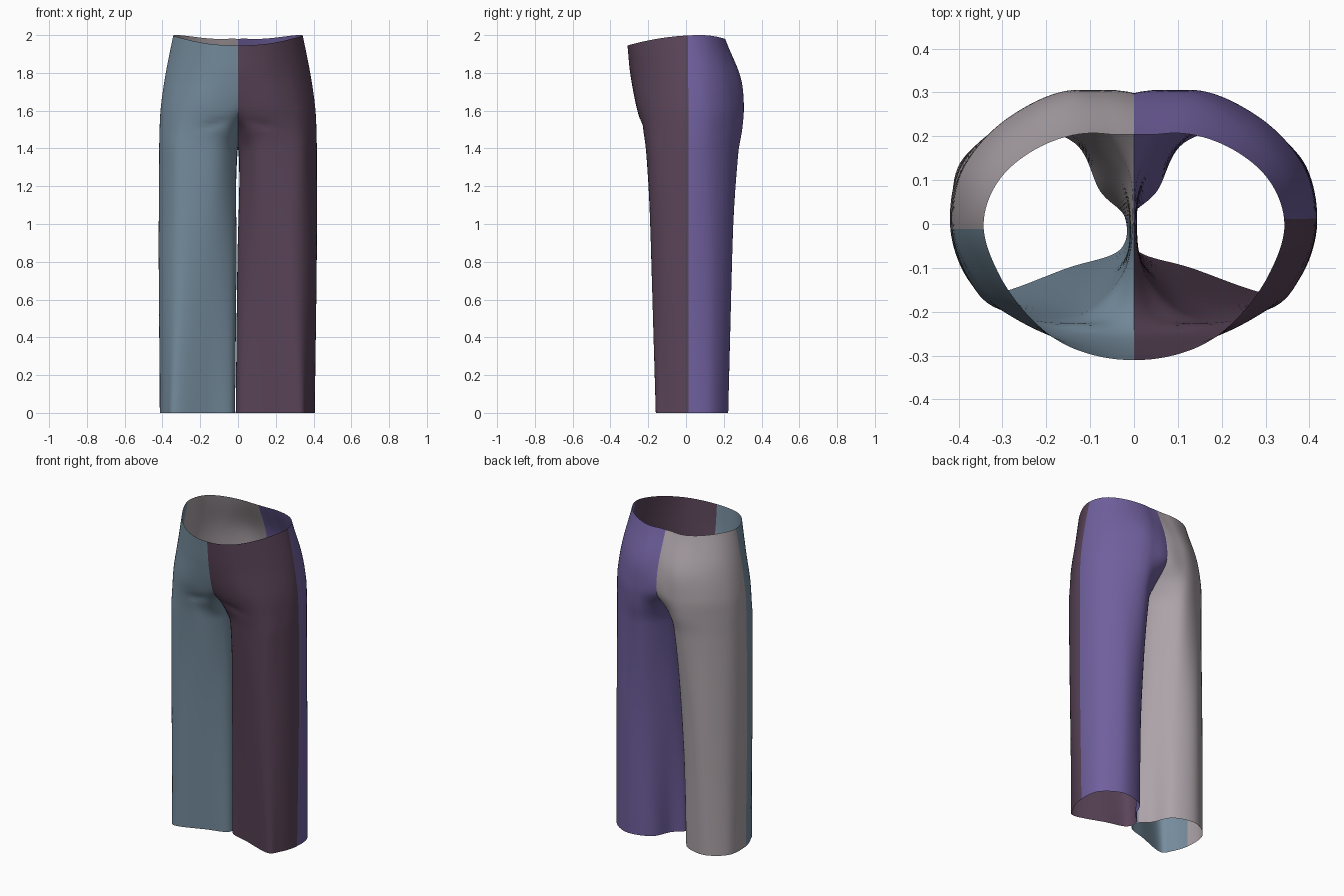
import bpy, bmesh, math

if "Cube" in bpy.data.objects:
    bpy.data.objects.remove(bpy.data.objects["Cube"])

# Cross-sections of one leg (x > 0 side), ten points each: front centre, round the
# outside to the back, then the inner leg. Negative x is trimmed at the centre seam.
SECTIONS = [
    (0.00, [(.02, -.06), (.14, -.10), (.32, -.160), (.372, -.11), (.408, 0),
            (.392, .14), (.27, .222), (.125, .185), (.065, .075), (.007, .015)]),
    (0.80, [(.02, -.08), (.13, -.15), (.29, -.183), (.377, -.125), (.418, 0),
            (.388, .142), (.27, .238), (.14, .22), (.045, .115), (.005, .015)]),
    (1.38, [(.03, -.12), (.13, -.205), (.305, -.195), (.380, -.12), (.417, 0),
            (.39, .13), (.28, .24), (.13, .272), (.02, .14), (.004, 0)]),
    (1.50, [(.03, -.19), (.16, -.228), (.305, -.195), (.380, -.11), (.415, 0),
            (.39, .13), (.28, .245), (.13, .296), (0, .195), (-.03, 0)]),
    (1.62, [(0, -.255), (.17, -.255), (.295, -.20), (.372, -.11), (.408, 0),
            (.385, .13), (.28, .245), (.12, .306), (-.06, .235), (-.08, -.20)]),
    (1.80, [(0, -.293), (.15, -.272), (.265, -.205), (.342, -.11), (.382, 0),
            (.357, .12), (.26, .225), (.10, .288), (-.10, .20), (-.15, -.27)]),
    (2.00, [(0, -.31), (.13, -.287), (.225, -.225), (.305, -.12), (.343, 0),
            (.30, .11), (.19, .187), (.06, .205), (-.10, .145), (-.15, -.28)]),
]
ZS = [s[0] for s in SECTIONS]
ROWS, STEPS = 100, 10


def hermite(a, b, ma, mb, t):
    return ((2*t**3 - 3*t*t + 1)*a + (t**3 - 2*t*t + t)*ma
            + (3*t*t - 2*t**3)*b + (t**3 - t*t)*mb)


def section_at(z):
    """Ten control points at a height, blended smoothly between sections."""
    i = max(k for k in range(len(ZS) - 1) if ZS[k] <= z)
    h = ZS[i+1] - ZS[i]
    t = (z - ZS[i]) / h

    def slope(k, p, c):
        lo, hi = max(k - 1, 0), min(k + 1, len(ZS) - 1)
        return (SECTIONS[hi][1][p][c] - SECTIONS[lo][1][p][c]) / (ZS[hi] - ZS[lo])

    return [tuple(hermite(SECTIONS[i][1][p][c], SECTIONS[i+1][1][p][c],
                          slope(i, p, c)*h, slope(i+1, p, c)*h, t) for c in (0, 1))
            for p in range(10)]


def loop_point(pts, u):
    """Closed smooth curve through the control points."""
    k = math.floor(u)
    a, b, c, d = (pts[(k + n) % 10] for n in (-1, 0, 1, 2))
    return [hermite(b[n], c[n], (c[n]-a[n])/2, (d[n]-b[n])/2, u - k) for n in (0, 1)]


def panel(name, u0, u1, side, mat):
    bm = bmesh.new()
    cols = round((u1 - u0) * STEPS)
    grid = []
    for r in range(ROWS + 1):
        z = 2 * r / ROWS
        pts = section_at(z)
        grid.append([bm.verts.new((*loop_point(pts, u0 + c / STEPS), z))
                     for c in range(cols + 1)])
    for r in range(ROWS):
        for c in range(cols):
            bm.faces.new((grid[r][c], grid[r][c+1], grid[r+1][c+1], grid[r+1][c]))
    # keep the inner legs clear of the centre, then trim at the centre seam
    for v in bm.verts:
        if v.co.z < 1.36:
            v.co.x = max(v.co.x, .001)
    bmesh.ops.bisect_plane(bm, geom=bm.verts[:] + bm.edges[:] + bm.faces[:],
                           dist=1e-5, plane_co=(0, 0, 0), plane_no=(1, 0, 0),
                           clear_inner=True)
    for v in bm.verts:
        x, y, z = v.co
        # small crease at the top of the thigh
        if y < -.1:
            line = 1.53 - .25 * (x - .12)
            v.co.y += .008 * math.exp(-((z - line)/.018)**2 - ((x - .12)/.07)**2)
        # waist dips at the front and slightly at the back
        w = min(max((z - 1.5) / .5, 0), 1)
        v.co.z -= w * w * (.055 * ((.08 - y)/.39)**2 if y < .08 else .018 * ((y - .08)/.12)**2)
        # inner legs drift slightly sideways towards the hem
        v.co.x = side * x - .014 * max(0, 1 - z / 1.35) * (1 - .75 * x / .42)
    if side < 0:
        bmesh.ops.reverse_faces(bm, faces=bm.faces[:])
    me = bpy.data.meshes.new(name)
    bm.to_mesh(me)
    bm.free()
    for p in me.polygons:
        p.use_smooth = True
    me.materials.append(mat)
    bpy.context.collection.objects.link(bpy.data.objects.new(name, me))


def colour(name, rgb):
    m = bpy.data.materials.new(name)
    m.diffuse_color = (*rgb, 1)
    m.use_nodes = True
    m.node_tree.nodes["Principled BSDF"].inputs["Base Color"].default_value = m.diffuse_color
    return m


# Four cloth panels: front runs inner seam to side seam, back the rest
panel("front_left_panel", -1, 3.9, -1, colour("blue_grey", (.182, .268, .345)))
panel("front_right_panel", -1, 4.1, 1, colour("plum", (.102, .058, .098)))
panel("back_right_panel", 4.1, 9, 1, colour("violet", (.162, .117, .342)))
panel("back_left_panel", 3.9, 9, -1, colour("warm_grey", (.413, .366, .392)))
